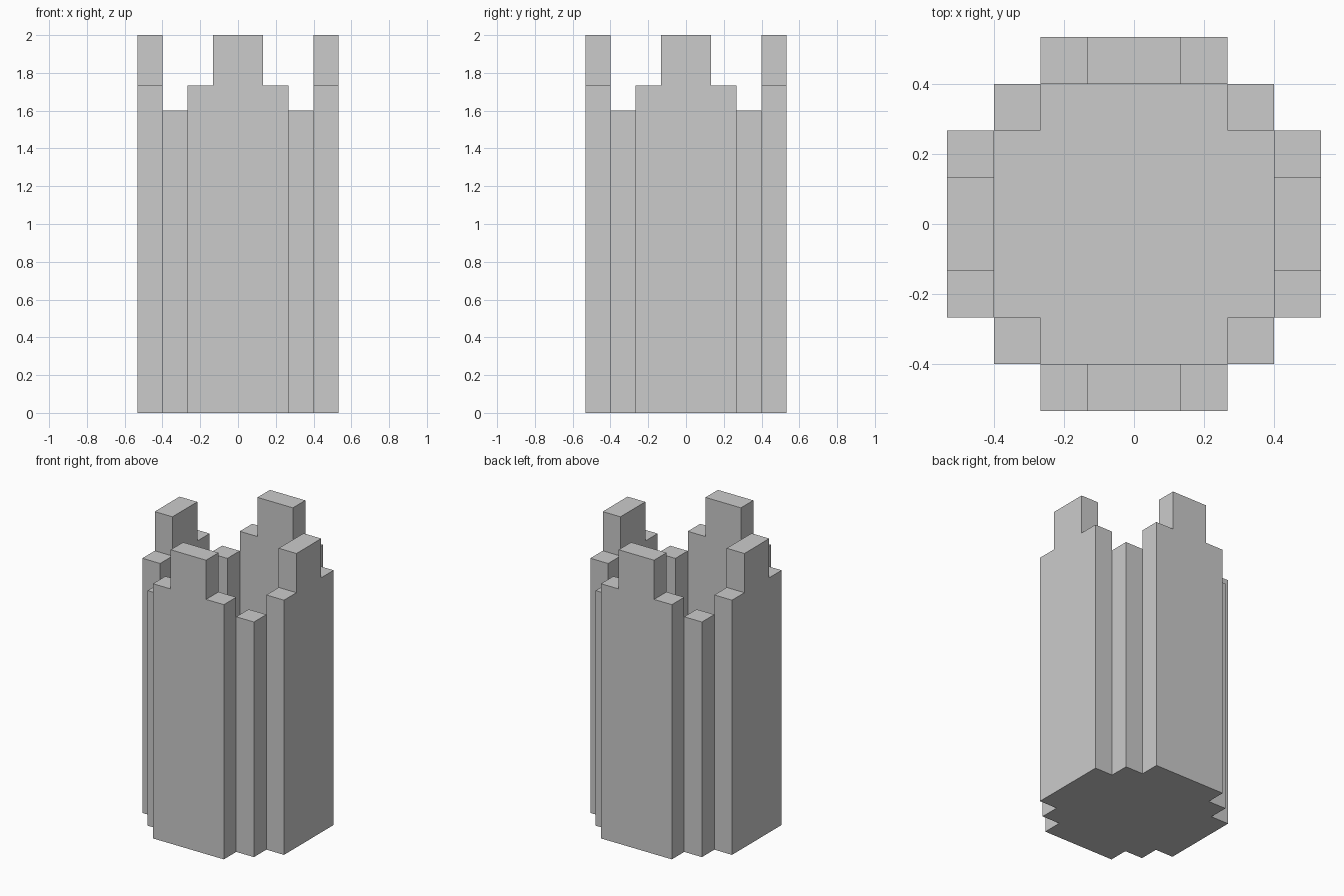
import bpy
import bmesh
from math import pi
from mathutils import Matrix

if "Cube" in bpy.data.objects:
    bpy.data.objects.remove(bpy.data.objects["Cube"])

U = 2 / 15  # one block of the tower


def prism(name, outline, depth, matrix):
    """Extrude a flat outline (in blocks) along its local +z."""
    bm = bmesh.new()
    face = bm.faces.new([bm.verts.new((x * U, y * U, 0)) for x, y in outline])
    ext = bmesh.ops.extrude_face_region(bm, geom=[face])
    verts = [v for v in ext["geom"] if isinstance(v, bmesh.types.BMVert)]
    bmesh.ops.translate(bm, verts=verts, vec=(0, 0, depth * U))
    bmesh.ops.transform(bm, matrix=matrix, verts=bm.verts)
    bmesh.ops.recalc_face_normals(bm, faces=bm.faces)
    mesh = bpy.data.meshes.new(name)
    bm.to_mesh(mesh)
    bm.free()
    obj = bpy.data.objects.new(name, mesh)
    bpy.context.collection.objects.link(obj)
    return obj


# Stepped battlement wall, seen from outside
wall = [(-2, 0), (2, 0), (2, 13), (1, 13), (1, 15), (-1, 15), (-1, 13), (-2, 13)]
upright = Matrix.Translation((0, -3 * U, 0)) @ Matrix.Rotation(pi / 2, 4, 'X')

# Lower square post between two walls
post = [(2, -3), (3, -3), (3, -2), (2, -2)]

for i, side in enumerate(("front", "right", "back", "left")):
    turn = Matrix.Rotation(i * pi / 2, 4, 'Z')
    prism(side + "_wall", wall, 1, turn @ upright)
    prism("corner_post_%d" % (i + 1), post, 12, turn)

# Floor filling the hollow inside
floor = [(-2, -3), (2, -3), (2, -2), (3, -2), (3, 2), (2, 2),
         (2, 3), (-2, 3), (-2, 2), (-3, 2), (-3, -2), (-2, -2)]
prism("floor", floor, 1, Matrix.Identity(4))
